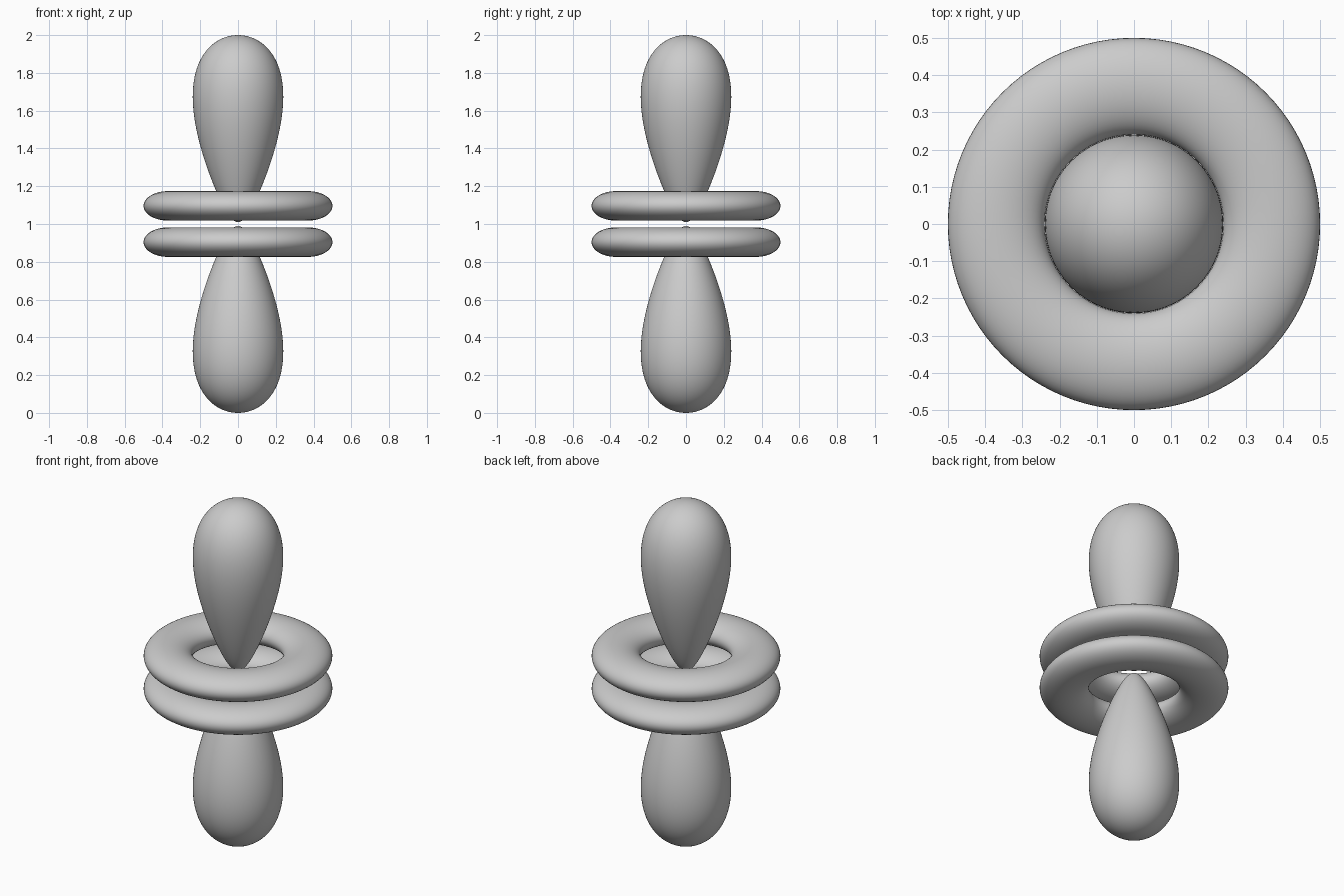
import bpy, bmesh
from math import sin, cos, pi, sqrt

if "Cube" in bpy.data.objects:
    bpy.data.objects.remove(bpy.data.objects["Cube"])

CENTER = 1.0


def revolve(name, profile, closed=False, segs=96):
    """Spin an (r, z) profile round the z axis into a smooth mesh."""
    bm = bmesh.new()
    verts = [bm.verts.new((r, 0, z)) for r, z in profile]
    edges = [bm.edges.new(p) for p in zip(verts, verts[1:])]
    if closed:
        edges.append(bm.edges.new((verts[-1], verts[0])))
    bmesh.ops.spin(bm, geom=verts + edges, axis=(0, 0, 1), cent=(0, 0, 0),
                   angle=2 * pi, steps=segs, use_duplicate=False)
    bmesh.ops.remove_doubles(bm, verts=bm.verts, dist=1e-5)
    bmesh.ops.recalc_face_normals(bm, faces=bm.faces)
    for f in bm.faces:
        f.smooth = True
    me = bpy.data.meshes.new(name)
    bm.to_mesh(me)
    bm.free()
    ob = bpy.data.objects.new(name, me)
    bpy.context.collection.objects.link(ob)
    return ob


def lobe_profile(side, tip=0.01, n=64):
    """Sphere tapered towards its inner tip."""
    pts = []
    for i in range(n + 1):
        u = (1 - cos(pi * i / n)) / 2
        r = sqrt(max(u * (1 - u), 0)) * (0.245 + 0.395 * u)
        pts.append((r, CENTER + side * (tip + (1 - tip) * u)))
    return pts


def ring_profile(side, n=48):
    """Flattened oval cross-section."""
    return [(0.37 + 0.13 * cos(2 * pi * i / n),
             CENTER + side * 0.096 + 0.078 * sin(2 * pi * i / n)) for i in range(n)]


# mirrored pairs of lobes and rings
for label, side in (("upper", 1), ("lower", -1)):
    revolve(label + "_lobe", lobe_profile(side))
    revolve(label + "_ring", ring_profile(side), closed=True)
